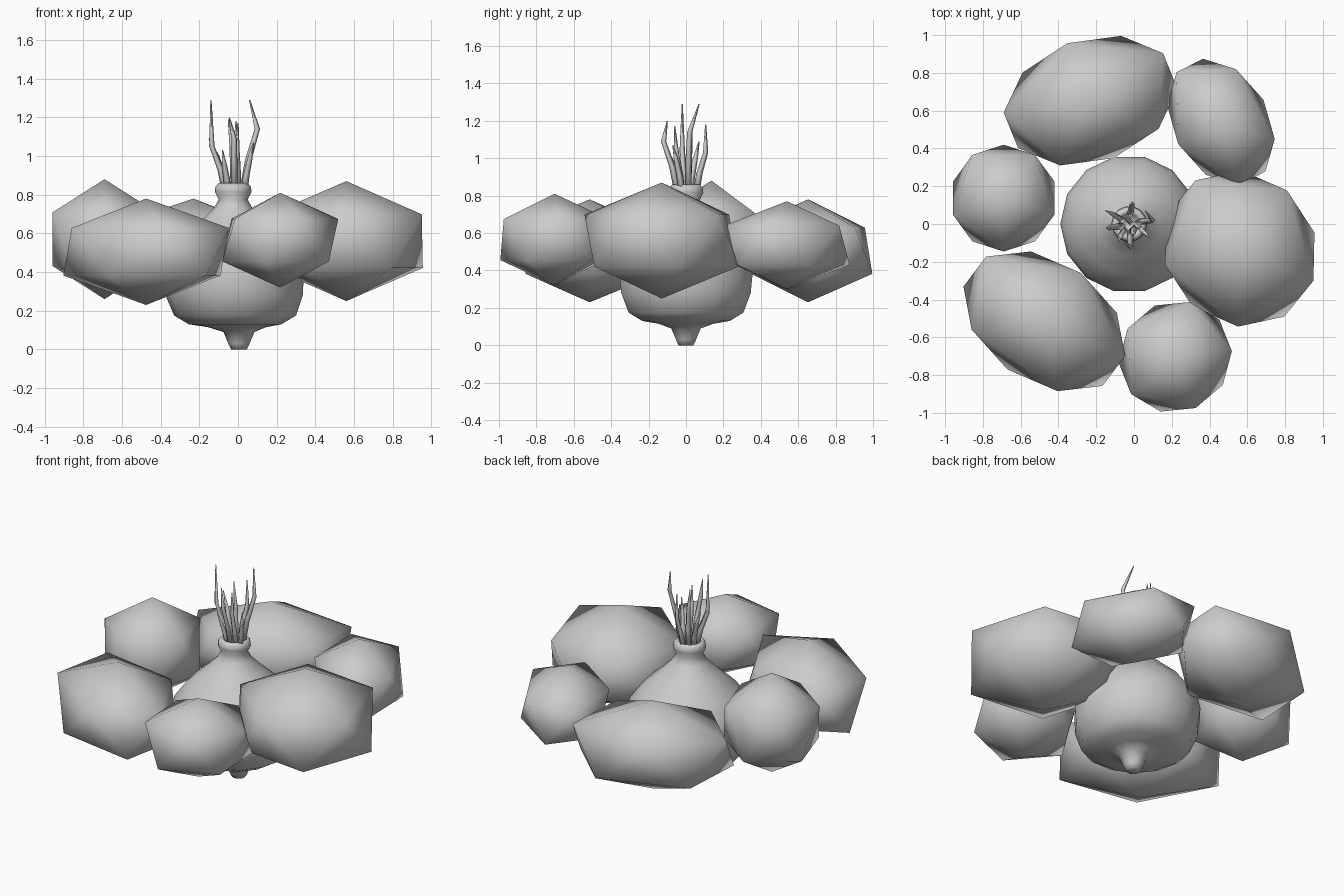
import bpy, bmesh, math
from mathutils import Matrix, Vector

if "Cube" in bpy.data.objects:
    bpy.data.objects.remove(bpy.data.objects["Cube"])


def add_object(name, bm):
    bmesh.ops.recalc_face_normals(bm, faces=bm.faces)
    mesh = bpy.data.meshes.new(name)
    bm.to_mesh(mesh)
    bm.free()
    for p in mesh.polygons:
        p.use_smooth = True
    obj = bpy.data.objects.new(name, mesh)
    bpy.context.collection.objects.link(obj)
    return obj


# Boulder: a 20-sided ball stretched along two ground axes u, v and a height h
def boulder(name, centre, u, v, h):
    k = 0.8944  # ring radius of the unit ball
    m = Matrix(((u[0] / k, v[0] / k, 0, centre[0]),
                (u[1] / k, v[1] / k, 0, centre[1]),
                (0, 0, h, centre[2]),
                (0, 0, 0, 1)))
    bm = bmesh.new()
    bmesh.ops.create_icosphere(bm, subdivisions=1, radius=1)
    bmesh.ops.transform(bm, matrix=m, verts=bm.verts)
    add_object(name, bm)


# Ring of six boulders
boulder("boulder_right", (.56, -.13, .56), (.39, -.17), (.136, .379), .31)
boulder("boulder_back_right", (.46, .54, .535), (.285, -.09), (-.008, .323), .235)
boulder("boulder_back_left", (-.23, .653, .505), (.384, .251), (-.254, .238), .275)
boulder("boulder_left", (-.69, .137, .57), (.269, -.087), (.087, .269), .31)
boulder("boulder_front_left", (-.475, -.515, .505), (.428, -.184), (.065, .329), .275)
boulder("boulder_front", (.218, -.703, .565), (.30, .03), (-.016, .295), .245)


# Bulb: lathed profile of (radius, z, x offset), from root tip to open neck
def lathe(name, profile, sides):
    bm = bmesh.new()
    rings = []
    for r, z, dx in profile:
        rings.append([bm.verts.new((dx + r * math.cos(math.tau * i / sides),
                                    r * math.sin(math.tau * i / sides), z))
                      for i in range(sides)])
    for a, b in zip(rings, rings[1:]):
        for i in range(sides):
            j = (i + 1) % sides
            bm.faces.new((a[i], a[j], b[j], b[i]))
    bm.faces.new(rings[0])
    bm.faces.new(rings[-1])
    return add_object(name, bm)


lathe("bulb", [(.04, 0, .005), (.055, .03, .005), (.08, .09, .005), (.15, .115, -.005),
               (.24, .13, -.015), (.315, .175, -.015), (.355, .28, -.02),
               (.365, .38, -.025), (.345, .47, -.025), (.27, .57, -.025),
               (.17, .66, -.025), (.10, .73, -.025), (.075, .775, -.025),
               (.095, .815, -.025), (.092, .84, -.025), (.075, .86, -.025),
               (.055, .85, -.025), (.045, .80, -.025)], 14)


# Sprouts: tapered four-sided stalks, bent once and leaning outwards
def sprout(name, points):
    widths = (.018, .017, .014, .003)
    bm = bmesh.new()
    rings = []
    for p, w in zip(points, widths):
        rings.append([bm.verts.new(Vector(p) + Vector((w * math.cos(a), w * math.sin(a), 0)))
                      for a in (0, math.pi / 2, math.pi, 1.5 * math.pi)])
    for a, b in zip(rings, rings[1:]):
        for i in range(4):
            j = (i + 1) % 4
            bm.faces.new((a[i], a[j], b[j], b[i]))
    bm.faces.new(rings[0])
    bm.faces.new(rings[-1])
    add_object(name, bm)


# Each row: base x, y / bend x, y, z / tip x, y, z
rows = [(.02, .01, .10, .02, 1.14, .06, .07, 1.29),
        (-.06, -.01, -.135, -.02, 1.05, -.14, -.02, 1.29),
        (-.02, -.04, -.02, -.12, 1.09, -.045, -.10, 1.20),
        (-.02, .05, -.01, .105, 1.03, -.01, .105, 1.18),
        (.00, -.02, -.005, -.05, 1.02, .00, -.06, 1.17),
        (-.06, .02, -.11, .05, 1.00, -.15, .07, 1.09),
        (.03, -.02, .06, -.05, .98, .08, -.07, 1.07),
        (-.05, -.03, -.07, -.06, .95, -.08, -.09, 1.03),
        (-.02, .01, -.03, .02, 1.05, -.05, .03, 1.19)]
for n, (bx, by, mx, my, mz, tx, ty, tz) in enumerate(rows):
    low = (bx * .6 + mx * .4, by * .6 + my * .4, .81 + (mz - .81) * .5)
    sprout(f"sprout_{n + 1}", [(bx, by, .79), low, (mx, my, mz), (tx, ty, tz)])
